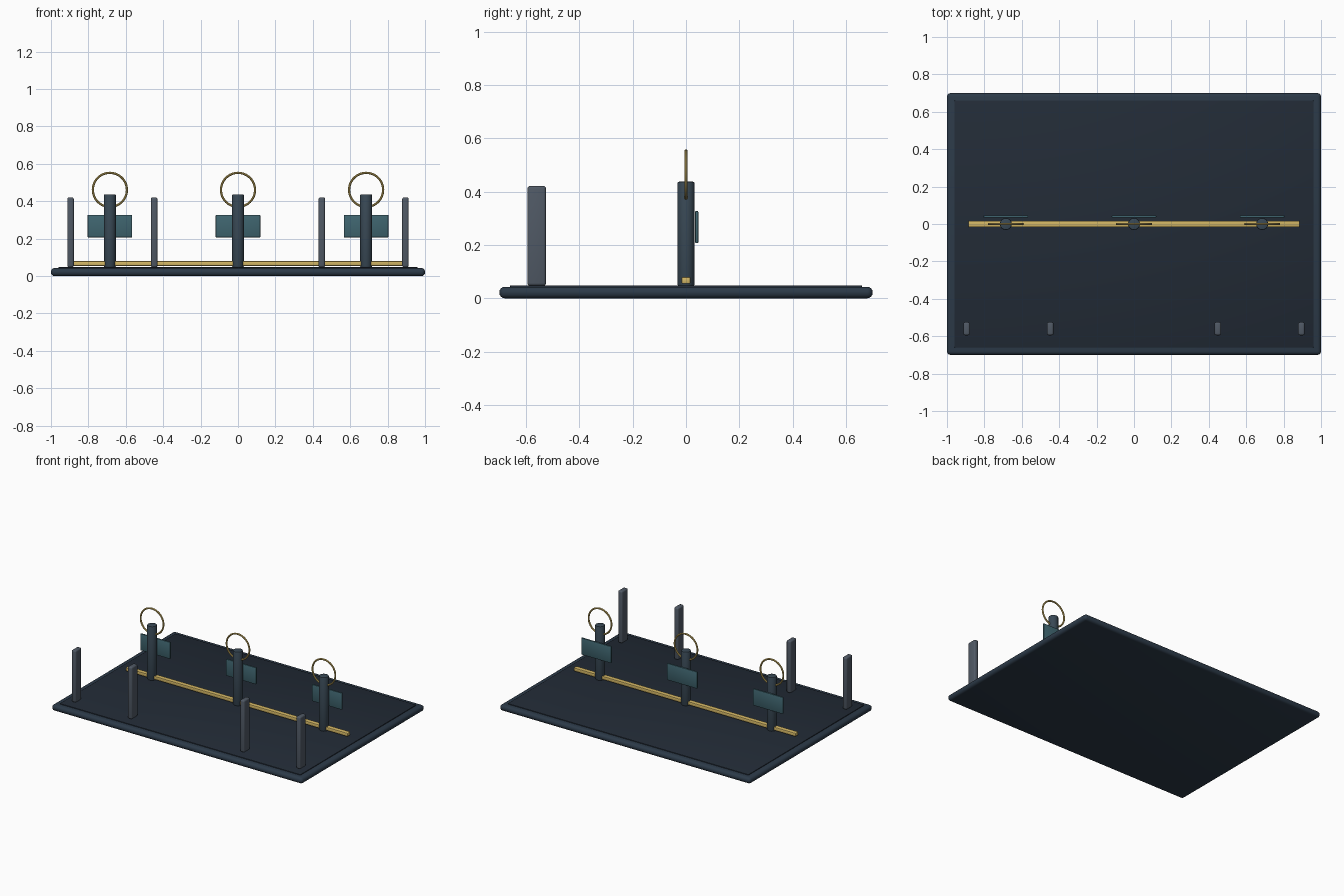
import bpy, math

if "Cube" in bpy.data.objects:
    bpy.data.objects.remove(bpy.data.objects["Cube"])


def material(name, rgb):
    m = bpy.data.materials.new(name)
    m.diffuse_color = (*rgb, 1)
    m.use_nodes = True
    m.node_tree.nodes["Principled BSDF"].inputs["Base Color"].default_value = m.diffuse_color
    return m


NAVY = material("navy", (0.025, 0.042, 0.065))
FLOOR = material("dark_floor", (0.016, 0.024, 0.037))
STEEL = material("steel_blue", (0.04, 0.065, 0.09))
GREY = material("slate", (0.08, 0.1, 0.13))
TEAL = material("teal", (0.05, 0.13, 0.16))
GOLD = material("gold", (0.65, 0.47, 0.13))


def finish(obj, name, mat, bevel=0, segments=3):
    obj.name = name
    obj.data.materials.append(mat)
    if bevel:
        mod = obj.modifiers.new("bevel", 'BEVEL')
        mod.width, mod.segments = bevel, segments
        mod.limit_method = 'ANGLE'
        mod.angle_limit = math.radians(40)
        bpy.ops.object.modifier_apply(modifier=mod.name)
    bpy.ops.object.shade_smooth_by_angle(angle=math.radians(35))
    return obj


def box(name, center, size, mat, bevel=0, segments=3):
    bpy.ops.mesh.primitive_cube_add(size=1, location=center)
    obj = bpy.context.object
    obj.scale = size
    bpy.ops.object.transform_apply(location=False, rotation=False, scale=True)
    return finish(obj, name, mat, bevel, segments)


# Rounded base slab with a thin inset floor
box("base", (0, 0, 0.0215), (2, 1.4, 0.043), NAVY, 0.02, 4)
box("floor_panel", (0, 0, 0.039), (1.92, 1.32, 0.018), FLOOR, 0.003, 2)

# Long gold rail through the posts
box("rail", (0, 0, 0.067), (1.77, 0.034, 0.025), GOLD, 0.005, 2)

# Three posts, each with a ring and a rear plate
for i, x in enumerate((-0.685, 0, 0.685)):
    bpy.ops.mesh.primitive_cylinder_add(vertices=32, radius=0.032, depth=0.39,
                                        location=(x, 0, 0.242))
    finish(bpy.context.object, f"post_{i}", STEEL, 0.006, 2)
    bpy.ops.mesh.primitive_torus_add(major_radius=0.091, minor_radius=0.006,
                                     major_segments=48, minor_segments=10,
                                     location=(x, 0, 0.461),
                                     rotation=(math.pi / 2, 0, 0))
    finish(bpy.context.object, f"ring_{i}", GOLD)
    box(f"plate_{i}", (x, 0.04, 0.267), (0.238, 0.012, 0.12), TEAL, 0.003, 2)

# Four front stanchions
for i, x in enumerate((-0.895, -0.448, 0.448, 0.895)):
    box(f"stanchion_{i}", (x, -0.56, 0.234), (0.035, 0.07, 0.374), GREY, 0.01)
